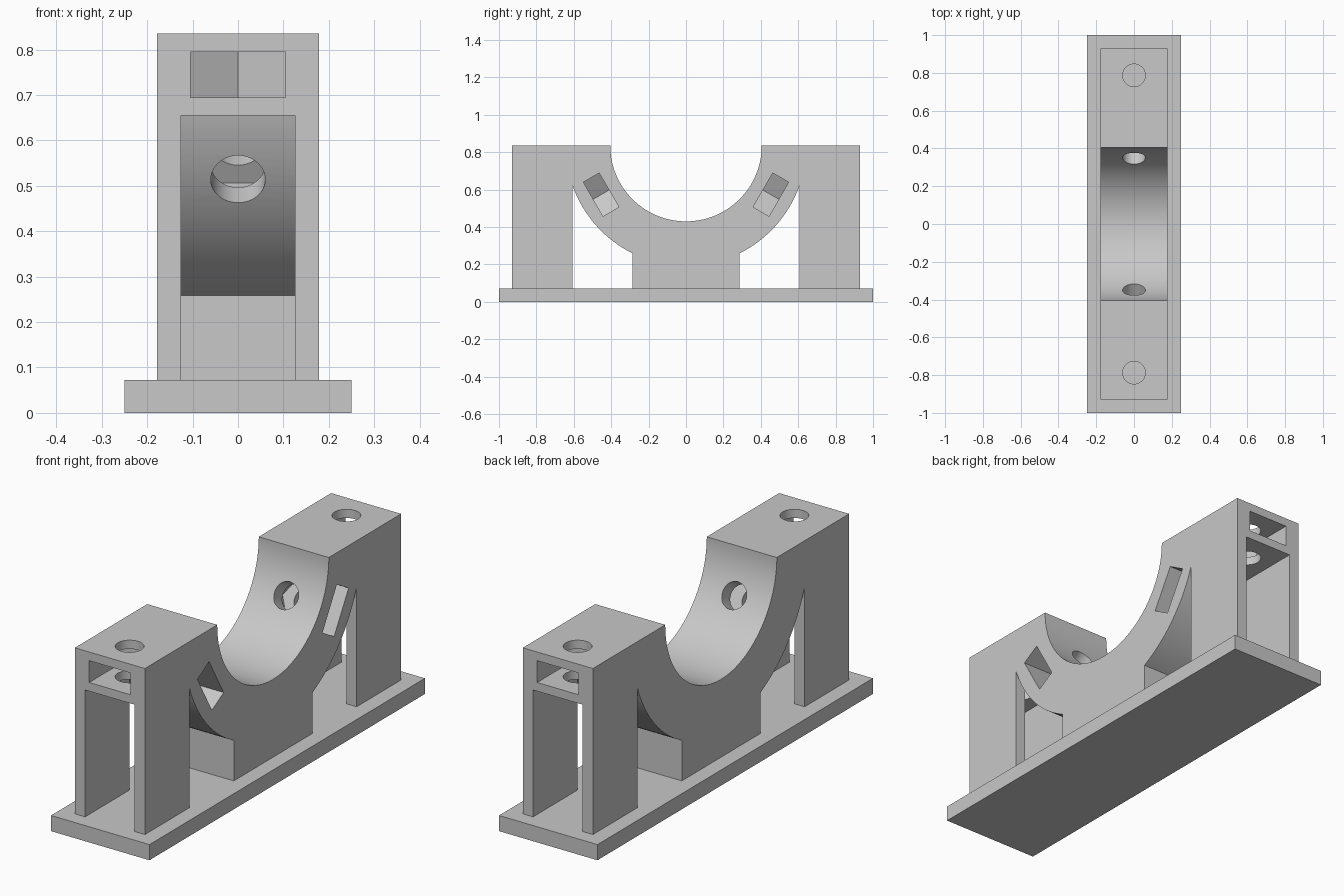
import bpy, bmesh, math
from mathutils import Vector

if "Cube" in bpy.data.objects:
    bpy.data.objects.remove(bpy.data.objects["Cube"], do_unlink=True)

X, Y, Z = Vector((1, 0, 0)), Vector((0, 1, 0)), Vector((0, 0, 1))
BASE_TOP, TOP = 0.072, 0.835          # plate top, block top and bore centre
BORE, RIM = 0.405, 0.643              # inner and outer cradle radius
HALF_X, HALF_Y = 0.178, 0.93          # block half width and half length
FOOT, LEG = 0.285, 0.607              # pedestal edge and leg inner face
CEILING, CAVITY = 0.655, 0.126        # leg hollow height and half width

grey = bpy.data.materials.new("light grey")
grey.use_nodes = True
grey.diffuse_color = (0.58, 0.58, 0.58, 1)
grey.node_tree.nodes["Principled BSDF"].inputs["Base Color"].default_value = grey.diffuse_color


def prism(name, points, origin, u, v, w, half):
    """Extrude a 2D outline on axes u, v by half the depth each way along w."""
    bm = bmesh.new()
    origin = Vector(origin)
    rings = [[bm.verts.new(origin + u * a + v * b + w * d) for a, b in points]
             for d in (-half, half)]
    bm.faces.new(rings[0])
    bm.faces.new(rings[1])
    n = len(points)
    for i in range(n):
        j = (i + 1) % n
        bm.faces.new((rings[0][i], rings[0][j], rings[1][j], rings[1][i]))
    bmesh.ops.recalc_face_normals(bm, faces=bm.faces)
    mesh = bpy.data.meshes.new(name)
    bm.to_mesh(mesh)
    bm.free()
    mesh.materials.append(grey)
    obj = bpy.data.objects.new(name, mesh)
    bpy.context.collection.objects.link(obj)
    return obj


def arc(radius, start, end, steps):
    """Points around the bore centre, angles measured down from horizontal."""
    angles = [start + (end - start) * i / steps for i in range(steps + 1)]
    return [(radius * math.cos(a), TOP - radius * math.sin(a)) for a in angles]


def mirrored(points):
    return [(-y, z) for y, z in reversed(points)]


def select_only(obj):
    bpy.ops.object.select_all(action='DESELECT')
    obj.select_set(True)
    bpy.context.view_layer.objects.active = obj


def cut(target, cutter):
    cutter.hide_render = True
    mod = target.modifiers.new("cut", 'BOOLEAN')
    mod.operation = 'DIFFERENCE'
    mod.solver = 'EXACT'
    mod.object = cutter
    select_only(target)
    bpy.ops.object.modifier_apply(modifier=mod.name)
    bpy.data.objects.remove(cutter, do_unlink=True)


# Base plate
prism("base_plate", [(-0.25, -1), (0.25, -1), (0.25, 1), (-0.25, 1)],
      (0, 0, BASE_TOP / 2), X, Y, Z, BASE_TOP / 2)

# Saddle block: bore, legs, rounded underside and pedestal in one outline
leg_angle, foot_angle = math.acos(LEG / RIM), math.acos(FOOT / RIM)
half_outline = ([(HALF_Y, TOP), (HALF_Y, BASE_TOP), (LEG, BASE_TOP)]
                + arc(RIM, leg_angle, foot_angle, 24) + [(FOOT, BASE_TOP)])
outline = half_outline + mirrored(half_outline) + arc(BORE, math.pi, 0, 96)
block = prism("saddle_block", outline, (0, 0, 0), Y, Z, X, HALF_X)

# Cutter outlines
hollow = ([(1.1, 0), (1.1, CEILING)]
          + arc(RIM, math.asin((TOP - CEILING) / RIM), leg_angle, 4) + [(LEG - 0.01, 0)])
flat = 0.105
point = flat / math.cos(math.pi / 6)
nut_slot = [(-flat, 0.4), (-flat, -point / 2), (0, -point), (flat, -point / 2), (flat, 0.4)]
circle = [(0.06 * math.cos(a), 0.06 * math.sin(a))
          for a in (math.tau * i / 48 for i in range(48))]

for side in (-1, 1):
    out = Y * side
    # Hollow legs
    cut(block, prism("leg_hollow", hollow, (0, 0, 0), out, Z, X, CAVITY))
    # Nut pocket and bolt hole in the leg top
    cut(block, prism("top_slot", nut_slot, out * 0.787 + Z * 0.745, X, out, Z, 0.05))
    cut(block, prism("top_hole", circle, out * 0.787 + Z * 0.75, X, out, Z, 0.15))
    # Nut pocket and bolt hole through the cradle wall
    radial = out * math.cos(math.pi / 6) - Z * math.sin(math.pi / 6)
    centre = Z * TOP + radial * 0.524
    tangent = radial.cross(X)
    cut(block, prism("cradle_slot", nut_slot, centre, tangent, X, radial, 0.049))
    cut(block, prism("cradle_hole", circle, centre, tangent, X, radial, 0.16))

select_only(block)
bpy.ops.object.shade_smooth_by_angle(angle=math.radians(30))
